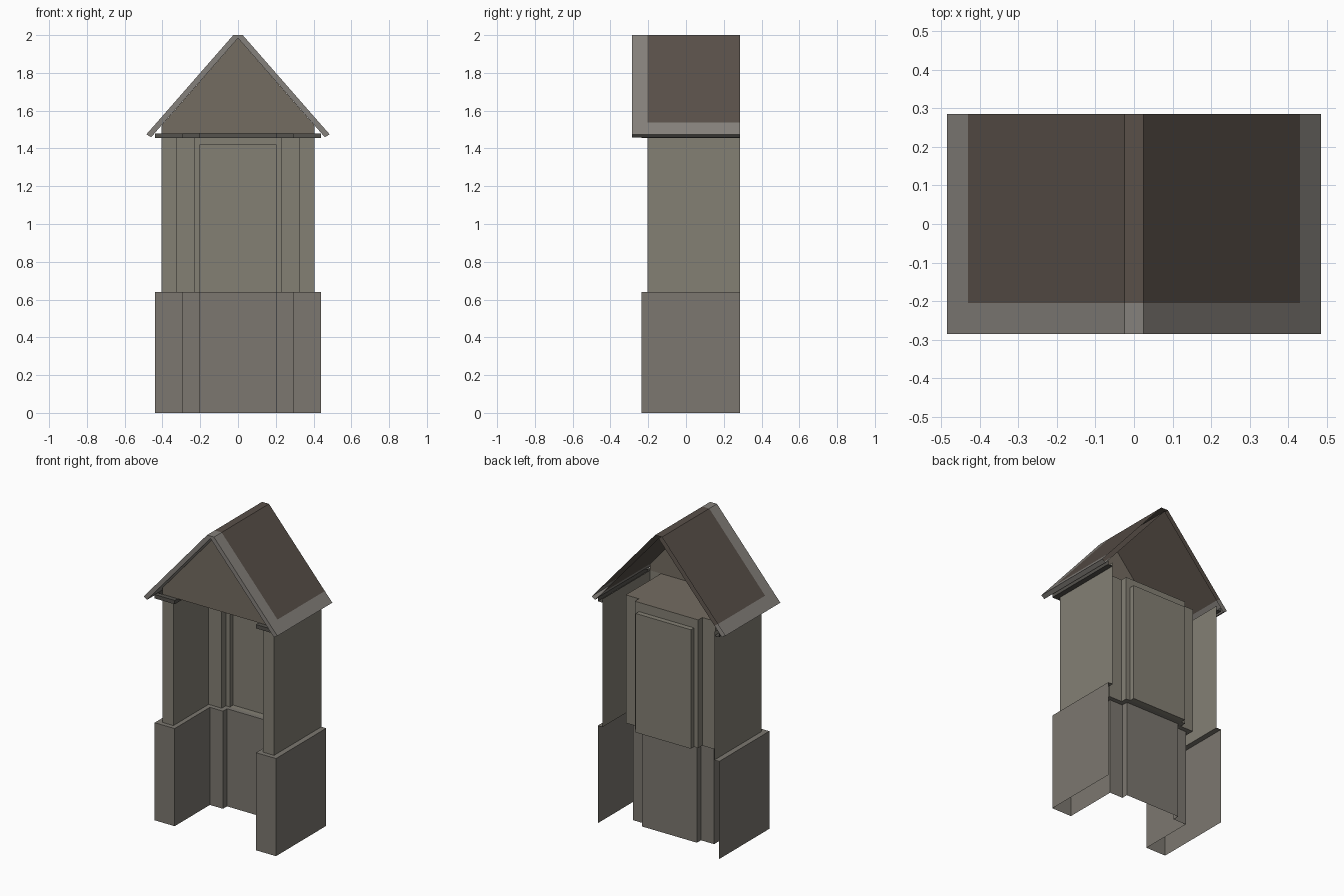
import bpy, bmesh

if "Cube" in bpy.data.objects:
    bpy.data.objects.remove(bpy.data.objects["Cube"])

def material(name, rgb):
    m = bpy.data.materials.new(name)
    m.diffuse_color = (*rgb, 1)
    m.use_nodes = True
    m.node_tree.nodes["Principled BSDF"].inputs["Base Color"].default_value = m.diffuse_color
    return m

STONE = material("base_stone", (0.20, 0.185, 0.16))
PLASTER = material("wall_plaster", (0.23, 0.215, 0.175))
GABLE = material("gable_brown", (0.175, 0.15, 0.12))
TRIM = material("grey_trim", (0.235, 0.22, 0.20))
TILE = material("roof_brown", (0.10, 0.08, 0.066))
DARK = material("cornice_dark", (0.09, 0.085, 0.075))

def finish(name, bm, *mats):
    bmesh.ops.remove_doubles(bm, verts=bm.verts, dist=1e-5)
    bmesh.ops.recalc_face_normals(bm, faces=bm.faces)
    me = bpy.data.meshes.new(name)
    bm.to_mesh(me)
    bm.free()
    ob = bpy.data.objects.new(name, me)
    bpy.context.collection.objects.link(ob)
    for m in mats:
        me.materials.append(m)
    return ob

def poly(bm, pts, mat=0):
    f = bm.faces.new([bm.verts.new(p) for p in pts])
    f.material_index = mat
    return f

def mirrored(half):
    return half + [(-x, y) for x, y in reversed(half)]

# plan outlines: wide (base and cornice) and slim (upper walls)
WIDE = mirrored([(.44, .285), (.44, -.235), (.295, -.235), (.295, .13), (.2, .13), (.2, .172)])
SLIM = mirrored([(.405, .285), (.405, -.205), (.325, -.205), (.325, .16), (.23, .16), (.23, .202)])

def loft(rings, skip=None):
    bm = bmesh.new()
    for (pa, za), (pb, zb) in zip(rings, rings[1:]):
        for i in range(len(pa) - 1):
            if i != skip:
                poly(bm, [(*pa[i], za), (*pa[i + 1], za), (*pb[i + 1], zb), (*pb[i], zb)])
    return bm

# plinth with a ledge, and cornice under the roof
finish("base_wall", loft([(WIDE, 0), (WIDE, .64), (SLIM, .64)]), STONE)
finish("cornice", loft([(SLIM, 1.455), (WIDE, 1.455), (WIDE, 1.48)]), DARK)

# upper walls; the middle span becomes a frame around the recessed door
bm = loft([(SLIM, .64), (SLIM, 1.48)], skip=5)
frame = [(.23, .64), (.2, .64), (.2, 1.42), (-.2, 1.42), (-.2, .64), (-.23, .64), (-.23, 1.48), (.23, 1.48)]
poly(bm, [(x, .202, z) for x, z in frame])
finish("upper_wall", bm, PLASTER)

# door panel set back in its frame
bm = bmesh.new()
rim = [(.2, .64), (.2, 1.42), (-.2, 1.42), (-.2, .64)]
poly(bm, [(x, .235, z) for x, z in rim])
for (xa, za), (xb, zb) in zip(rim, rim[1:] + rim[:1]):
    poly(bm, [(xa, .202, za), (xb, .202, zb), (xb, .235, zb), (xa, .235, za)])
finish("door_panel", bm, PLASTER)

# ceiling closes the porch
bm = bmesh.new()
poly(bm, [(x, y, 1.48) for x, y in SLIM[2:-2]])
finish("ceiling", bm, GABLE)

# cornice tops in front of the gable
bm = bmesh.new()
poly(bm, [(-.44, -.235, 1.48), (-.295, -.235, 1.48), (-.295, -.205, 1.48), (-.44, -.205, 1.48)])
poly(bm, [(.295, -.235, 1.48), (.44, -.235, 1.48), (.44, -.205, 1.48), (.295, -.205, 1.48)])
finish("cornice_cap", bm, DARK)

# front gable
bm = bmesh.new()
gable = [(-.405, 1.48), (.405, 1.48), (.405, 1.521), (0, 1.984), (-.405, 1.521)]
poly(bm, [(x, -.205, z) for x, z in gable])
finish("gable", bm, GABLE)

# roof: folded slab, open against the wall, pale border along the eaves and front
top = [(.485, 1.475), (.43, 1.537), (.025, 2.0)]
under = [(0, 1.984), (.407, 1.52), (.46, 1.459)]
section = top + [(-x, z) for x, z in reversed(top)]
section += [(-x, z) for x, z in reversed(under)] + under[1:]
tiled = {1, 2, 3, 7, 8}
bm = bmesh.new()
n = len(section)
for ya, yb in ((-.285, -.205), (-.205, .285)):
    for i in range(n):
        (xa, za), (xb, zb) = section[i], section[(i + 1) % n]
        poly(bm, [(xa, ya, za), (xb, ya, zb), (xb, yb, zb), (xa, yb, za)],
             1 if i in tiled and ya > -.25 else 0)
poly(bm, [(x, -.285, z) for x, z in section])
finish("roof", bm, TRIM, TILE)
